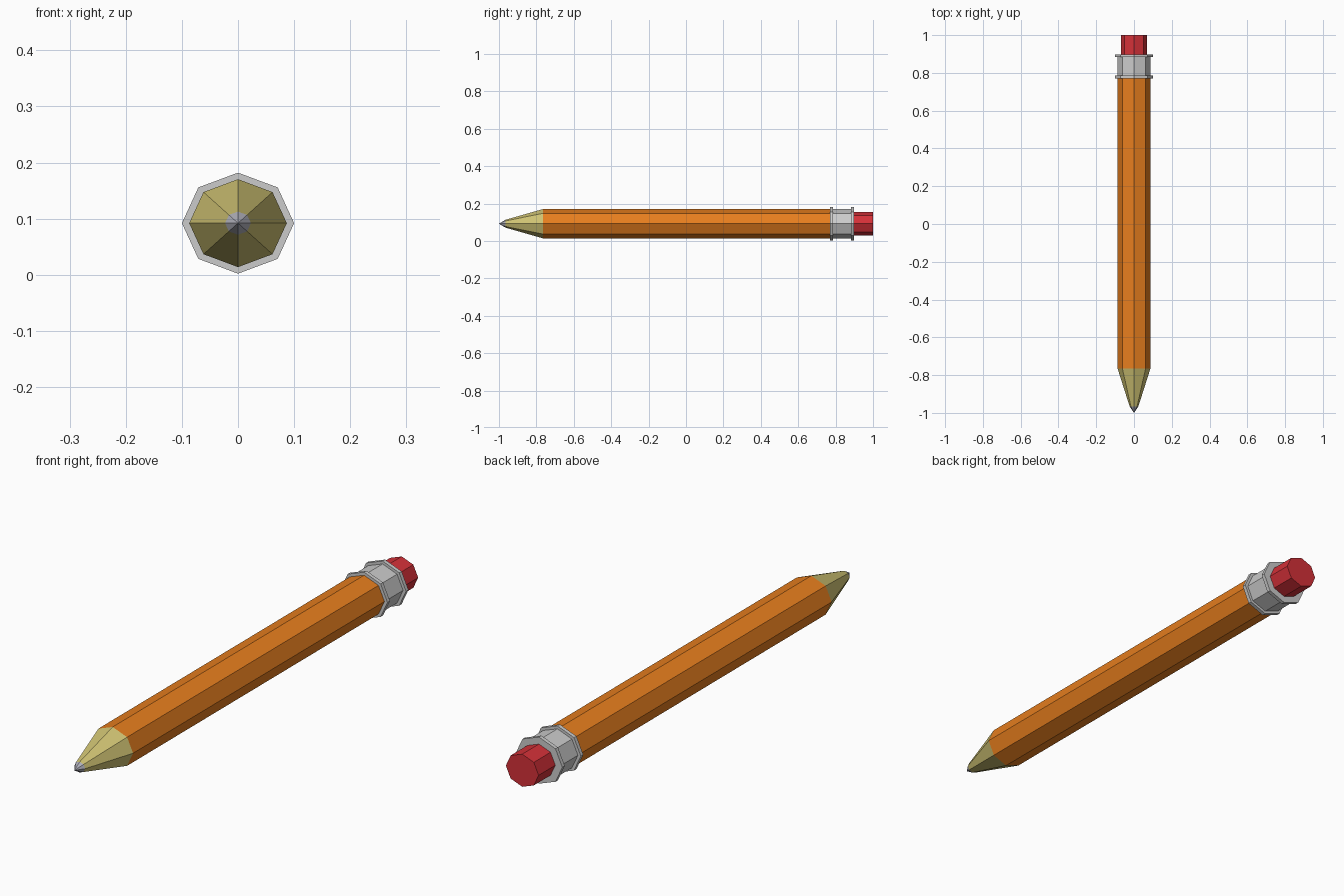
import bpy, bmesh, math

if "Cube" in bpy.data.objects:
    bpy.data.objects.remove(bpy.data.objects["Cube"])

SIDES = 8
CENTRE_Z = 0.092
FLATTEN = 0.9  # cross-section is slightly squashed in height


def material(name, rgb):
    m = bpy.data.materials.new(name)
    m.diffuse_color = (*rgb, 1)
    m.use_nodes = True
    m.node_tree.nodes["Principled BSDF"].inputs["Base Color"].default_value = m.diffuse_color
    return m


def lathe(name, profile, mat=None):
    """Octagonal solid along y from (y, radius) pairs; radius 0 is a point."""
    bm = bmesh.new()
    rings = []
    for y, r in profile:
        count = SIDES if r > 0 else 1
        rings.append([bm.verts.new((r * math.cos(i * math.tau / SIDES), y,
                                    CENTRE_Z + FLATTEN * r * math.sin(i * math.tau / SIDES)))
                      for i in range(count)])
    for a, b in zip(rings, rings[1:]):
        for i in range(SIDES):
            j = (i + 1) % SIDES
            if len(a) == 1:
                bm.faces.new((a[0], b[j], b[i]))
            else:
                bm.faces.new((a[i], a[j], b[j], b[i]))
    for end in (rings[0], rings[-1]):
        if len(end) > 1:
            bm.faces.new(end)
    bmesh.ops.recalc_face_normals(bm, faces=bm.faces)
    mesh = bpy.data.meshes.new(name)
    bm.to_mesh(mesh)
    bm.free()
    obj = bpy.data.objects.new(name, mesh)
    bpy.context.collection.objects.link(obj)
    if mat:
        mesh.materials.append(mat)
    return obj


orange = material("orange_paint", (0.80, 0.21, 0.013))
wood = material("bare_wood", (0.62, 0.54, 0.17))
red = material("red_rubber", (0.66, 0.03, 0.04))
lead = material("graphite", (0.42, 0.42, 0.48))

# Sharpened end: graphite point and bare wood cone
lathe("lead_tip", [(-1.0, 0), (-0.966, 0.023)], lead)
lathe("wood_cone", [(-0.966, 0.023), (-0.765, 0.087)], wood)

# Painted shaft
lathe("shaft", [(-0.765, 0.087), (0.78, 0.087)], orange)

# Metal ferrule: sleeve with a raised flange at each end
lathe("ferrule", [(0.77, 0.0875), (0.77, 0.1), (0.785, 0.1), (0.785, 0.0875),
                  (0.883, 0.0875), (0.883, 0.1), (0.898, 0.1), (0.898, 0.069)])

# Eraser
lathe("eraser", [(0.89, 0.07), (1.0, 0.07)], red)
